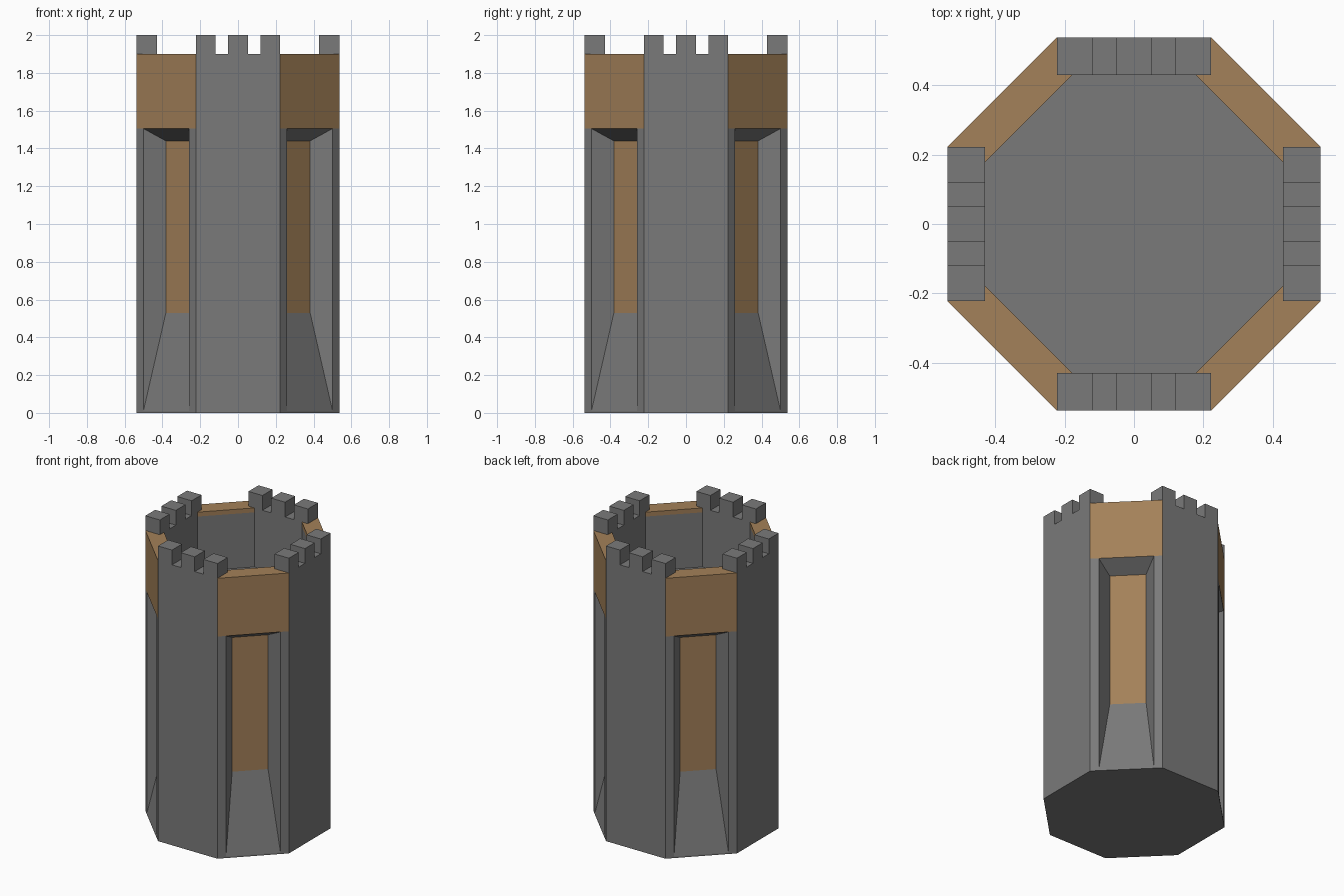
import bpy, bmesh, math

if "Cube" in bpy.data.objects:
    bpy.data.objects.remove(bpy.data.objects["Cube"])

def material(name, rgb):
    m = bpy.data.materials.new(name)
    m.diffuse_color = (*rgb, 1)
    m.use_nodes = True
    m.node_tree.nodes["Principled BSDF"].inputs["Base Color"].default_value = m.diffuse_color
    return m

STONE = material("grey stone", (0.195, 0.195, 0.195))
WOOD = material("brown wood", (0.37, 0.22, 0.10))

OUT, INN = 0.538, 0.43                  # apothems of the outer and inner octagon
TAN = math.tan(math.pi / 8)
WO, WI = OUT * TAN, INN * TAN           # half widths of one side
TOP, BAND, FLOOR, LIP = 1.9, 1.505, 1.5, 1.87

def place(p, a):
    """Side-local (along, outward, height) to world."""
    t, d, z = p
    return (d * math.cos(a) - t * math.sin(a), d * math.sin(a) + t * math.cos(a), z)

def finish(bm, name):
    bmesh.ops.remove_doubles(bm, verts=bm.verts, dist=1e-4)
    bmesh.ops.recalc_face_normals(bm, faces=bm.faces)
    me = bpy.data.meshes.new(name)
    bm.to_mesh(me)
    bm.free()
    me.materials.append(STONE)
    me.materials.append(WOOD)
    ob = bpy.data.objects.new(name, me)
    bpy.context.collection.objects.link(ob)

# Tower shell: eight sides, plain ones alternating with niche ones
bm = bmesh.new()

def face(pts, a, mat=0):
    f = bm.faces.new([bm.verts.new(place(p, a)) for p in pts])
    f.material_index = mat

def wall(w, d, z0, z1, a, mat=0):
    face([(-w, d, z0), (w, d, z0), (w, d, z1), (-w, d, z1)], a, mat)

def ring(w, d, z0, z1):
    return [(-w, d, z0), (w, d, z0), (w, d, z1), (-w, d, z1)]

for i in range(8):
    a = i * math.pi / 4
    diag = i % 2
    # inner wall and rim
    wall(WI, INN, FLOOR, LIP, a)
    wall(WI, INN, LIP, TOP, a, diag)
    face([(-WO, OUT, TOP), (WO, OUT, TOP), (WI, INN, TOP), (-WI, INN, TOP)], a, diag)
    if not diag:
        wall(WO, OUT, 0, BAND, a)
        wall(WO, OUT, BAND, TOP, a)
        continue
    # wooden band, stone frame, splayed niche, wooden panel
    o, n, p = ring(WO, OUT, 0, BAND), ring(0.17, OUT, 0.01, BAND), ring(0.112, 0.428, 0.53, 1.44)
    face([o[3], n[3], n[2], o[2], (WO, OUT, TOP), (-WO, OUT, TOP)], a, 1)
    for j in (0, 1, 3):
        k = (j + 1) % 4
        face([o[j], o[k], n[k], n[j]], a)
    for j in range(4):
        k = (j + 1) % 4
        face([n[j], n[k], p[k], p[j]], a)
    face(p, a, 1)

# base and roof deck
for w, d, z in ((WO, OUT, 0), (WI, INN, FLOOR)):
    bm.faces.new([bm.verts.new(place((-w, d, z), i * math.pi / 4)) for i in range(8)])
finish(bm, "tower")

# Battlements: three merlons on each plain side
bm = bmesh.new()
for i in range(4):
    for t0, t1 in ((-WO, -0.118), (-0.052, 0.052), (0.118, WO)):
        vs = bmesh.ops.create_cube(bm, size=1)["verts"]
        for v in vs:
            t = t0 + (v.co.x + 0.5) * (t1 - t0)
            d = INN + (v.co.y + 0.5) * (OUT - INN)
            v.co = place((t, d, TOP + (v.co.z + 0.5) * 0.1), i * math.pi / 2)
finish(bm, "battlements")
